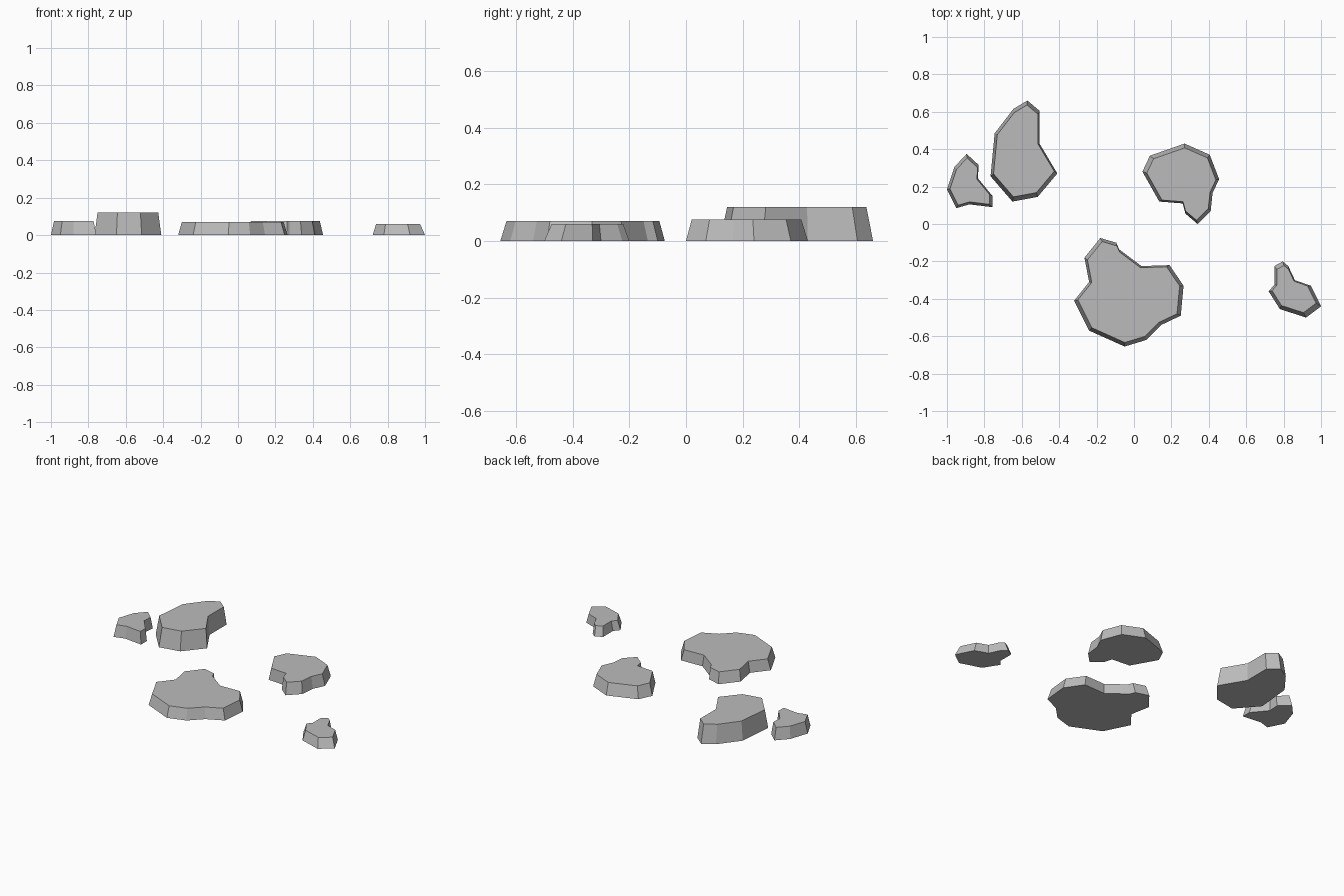
import bpy
import bmesh
from mathutils import Vector

default_cube = bpy.data.objects.get("Cube")
if default_cube:
    bpy.data.objects.remove(default_cube, do_unlink=True)

# One plain stone colour
stone = bpy.data.materials.new("stone_grey")
stone.use_nodes = True
colour = (0.5, 0.5, 0.5, 1)
stone.diffuse_color = colour
stone.node_tree.nodes["Principled BSDF"].inputs["Base Color"].default_value = colour


def stepping_stone(name, height, top_scale, outline):
    """Extrude a ground outline upward and taper it toward its middle."""
    bm = bmesh.new()
    base_verts = [bm.verts.new((x, y, 0)) for x, y in outline]
    base = bm.faces.new(base_verts)
    centre = sum((v.co for v in base_verts), Vector()) / len(base_verts)

    # Raise the top and keep the underside closed
    raised = bmesh.ops.extrude_face_region(bm, geom=[base], use_keep_orig=True)
    for item in raised["geom"]:
        if isinstance(item, bmesh.types.BMVert):
            item.co = centre + (item.co - centre) * top_scale
            item.co.z = height
    bmesh.ops.recalc_face_normals(bm, faces=bm.faces)

    mesh = bpy.data.meshes.new(name)
    bm.to_mesh(mesh)
    bm.free()
    mesh.materials.append(stone)
    stone_object = bpy.data.objects.new(name, mesh)
    bpy.context.collection.objects.link(stone_object)
    return stone_object


# Largest flat stone at the front
stepping_stone("large_front_stone", 0.07, 0.93, [
    (-.18, -.075), (-.095, -.1), (-.08, -.135), (.04, -.225), (.19, -.22),
    (.265, -.33), (.25, -.49), (.145, -.54), (.065, -.62), (-.05, -.655),
    (-.24, -.57), (-.32, -.41), (-.24, -.31), (-.265, -.18)])

# Tallest stone at the back
stepping_stone("tall_back_stone", 0.12, 0.91, [
    (-.57, .66), (-.505, .605), (-.505, .43), (-.41, .27), (-.515, .145),
    (-.65, .12), (-.767, .255), (-.745, .485), (-.645, .615)])

# Rounded stone with a tail
stepping_stone("rounded_back_stone", 0.075, 0.9, [
    (.27, .43), (.405, .37), (.455, .24), (.42, .165), (.41, .07), (.34, 0),
    (.275, .055), (.26, .11), (.135, .12), (.045, .28), (.085, .365)])

# Two small outlying stones
stepping_stone("small_right_stone", 0.075, 0.87, [
    (-.895, .375), (-.83, .315), (-.835, .245), (-.757, .15), (-.757, .09),
    (-.88, .105), (-.95, .085), (-1, .185), (-.96, .305)])
stepping_stone("small_left_stone", 0.06, 0.84, [
    (.795, -.2), (.825, -.225), (.86, -.3), (.945, -.33), (1, -.44),
    (.92, -.5), (.78, -.455), (.72, -.36), (.75, -.325), (.75, -.225)])
